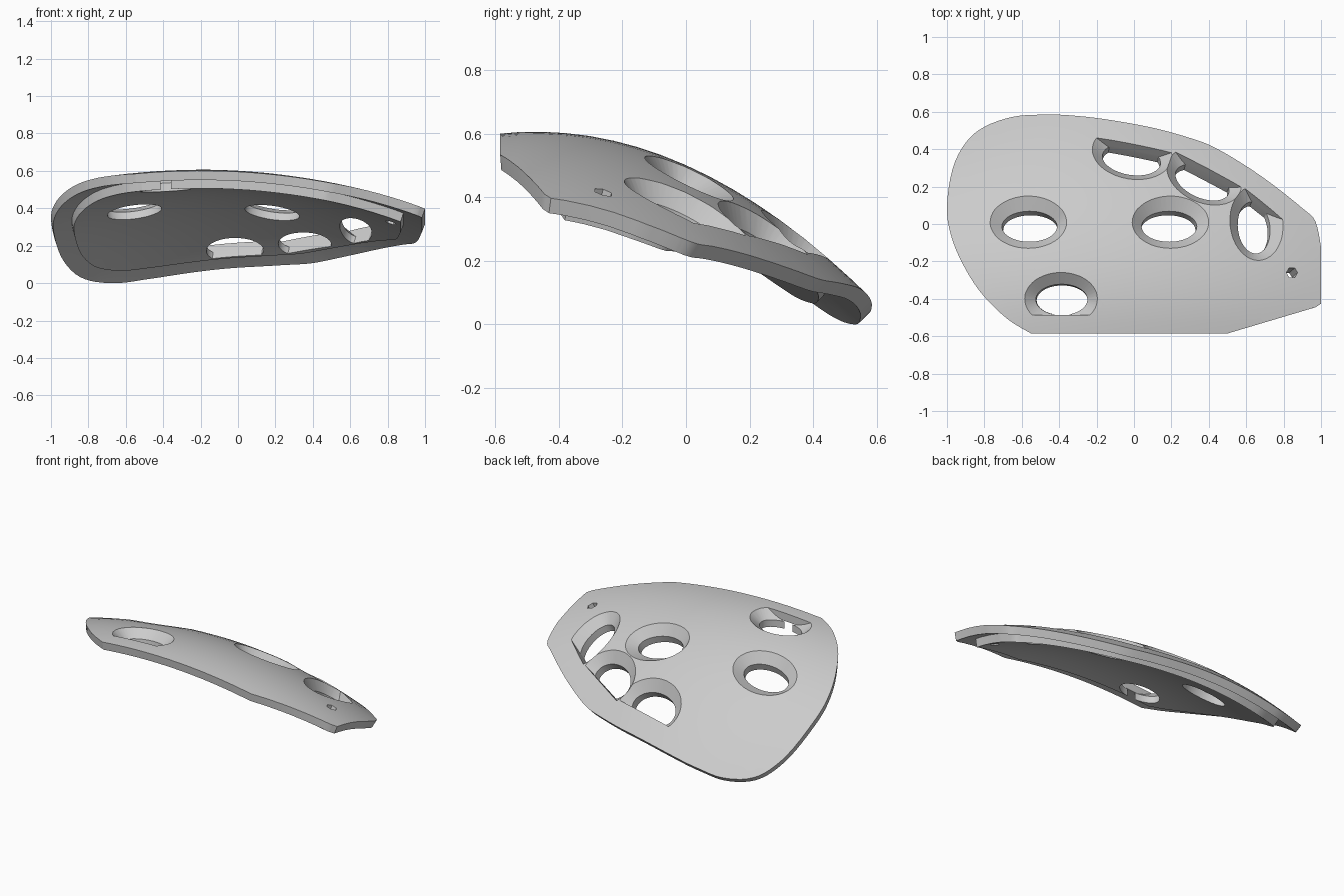
import bpy, bmesh, math
from mathutils import Vector

if "Cube" in bpy.data.objects:
    bpy.data.objects.remove(bpy.data.objects["Cube"])

# Plan outline, counter-clockwise; the first run is curved, the last points are sharp corners
CURVE = [(1, -.12), (.97, .02), (.9, .09), (.75, .21), (.6, .315), (.43, .415), (.3, .465),
         (.1, .52), (-.15, .565), (-.35, .587), (-.5, .59), (-.65, .578), (-.8, .525),
         (-.9, .44), (-.97, .3), (-1, .1), (-.98, -.05), (-.92, -.2), (-.82, -.36),
         (-.68, -.5), (-.55, -.58)]
CORNERS = [(.5, -.58), (.97, -.44), (1, -.42)]
INNER_CORNERS = [(.5, -.58), (1, -.435)]


def height(x, y):
    b = .17 + .06 * y + .25 * max(y, 0) ** 2
    return .54 - .44 * y - .47 * y * y - b * (x + .2) ** 2


def warp(co):
    # Bend flat (x, y, -depth) space onto the domed surface, depth along the normal
    x, y, e = co.x, co.y, .001
    n = Vector((-(height(x + e, y) - height(x - e, y)) / (2 * e),
                -(height(x, y + e) - height(x, y - e)) / (2 * e), 1)).normalized()
    return Vector((x, y, height(x, y))) + n * co.z


def smooth_run(pts, steps=4):
    out = []
    p = [Vector(q) for q in pts]
    for i in range(len(p) - 1):
        a, b, c, d = p[max(i - 1, 0)], p[i], p[i + 1], p[min(i + 2, len(p) - 1)]
        for k in range(steps):
            t = k / steps
            out.append(.5 * (2 * b + (c - a) * t + (2 * a - 5 * b + 4 * c - d) * t * t
                             + (3 * b - a - 3 * c + d) * t ** 3))
    return out + [p[-1]]


def inset(pts, dist):
    out, n = [], len(pts)
    for i in range(n):
        p = Vector(pts[i])
        u = (p - Vector(pts[i - 1])).normalized()
        v = (Vector(pts[(i + 1) % n]) - p).normalized()
        nu, nv = Vector((-u.y, u.x)), Vector((-v.y, v.x))
        out.append(p + (nu + nv) * dist / (1 + nu.dot(nv)))
    return out


def finish(bm, name):
    for v in bm.verts:
        v.co = warp(v.co)
    bmesh.ops.triangulate(bm, faces=bm.faces[:])
    bmesh.ops.recalc_face_normals(bm, faces=bm.faces[:])
    me = bpy.data.meshes.new(name)
    bm.to_mesh(me)
    bm.free()
    ob = bpy.data.objects.new(name, me)
    bpy.context.collection.objects.link(ob)
    return ob


def plate(name, outline, top, bottom):
    bm = bmesh.new()
    bm.faces.new([bm.verts.new((p[0], p[1], -top)) for p in outline])
    for axis in (0, 1):
        for k in range(-13, 14):
            co, no = [0, 0, 0], [0, 0, 0]
            co[axis], no[axis] = k * .075 + .003, 1
            bmesh.ops.bisect_plane(bm, geom=bm.verts[:] + bm.edges[:] + bm.faces[:],
                                   plane_co=co, plane_no=no, dist=1e-5)
    ext = bmesh.ops.extrude_face_region(bm, geom=bm.faces[:], use_keep_orig=True)
    for v in ext["geom"]:
        if isinstance(v, bmesh.types.BMVert):
            v.co.z = -bottom
    return finish(bm, name)


def hole(x, y, rx, ry, rot, levels, flat=None, sides=48):
    # Stacked elliptical rings (depth, radius change), optionally cut off along a line
    bm = bmesh.new()
    rings = []
    c, s = math.cos(math.radians(rot)), math.sin(math.radians(rot))
    for d, g in levels:
        ring = []
        for i in range(sides):
            t = math.tau * i / sides
            u, v = (rx + g) * math.cos(t), (ry + g) * math.sin(t)
            ring.append(bm.verts.new((x + u * c - v * s, y + u * s + v * c, -d)))
        rings.append(ring)
    for a, b in zip(rings, rings[1:]):
        for i in range(sides):
            j = (i + 1) % sides
            bm.faces.new((a[i], a[j], b[j], b[i]))
    bm.faces.new(rings[0])
    bm.faces.new(rings[-1])
    if flat:
        p, q = Vector((*flat[0], 0)), Vector((*flat[1], 0))
        no = Vector((p.y - q.y, q.x - p.x, 0))
        if no.dot(Vector((x, y, 0)) - p) > 0:
            no.negate()
        bmesh.ops.bisect_plane(bm, geom=bm.verts[:] + bm.edges[:] + bm.faces[:],
                               plane_co=p, plane_no=no, clear_outer=True)
        bmesh.ops.holes_fill(bm, edges=[e for e in bm.edges if e.is_boundary], sides=0)
    ob = finish(bm, "hole_cutter")
    ob.hide_render = True
    return ob


def boolean(ob, other, op):
    m = ob.modifiers.new(op, 'BOOLEAN')
    m.operation, m.object, m.solver = op, other, 'EXACT'
    bpy.context.view_layer.objects.active = ob
    bpy.ops.object.modifier_apply(modifier=m.name)
    bpy.data.objects.remove(other)


# Thin outer flange with a smaller plate beneath it
shell = plate("domed_plate", smooth_run(CURVE) + [Vector(p) for p in CORNERS], 0, .05)
small = inset(CURVE + INNER_CORNERS, .1)
n = len(CURVE)
boolean(shell, plate("inner_plate", smooth_run(small[:n]) + small[n:], .025, .1), 'UNION')

# Countersunk oval openings, some flattened along the inset edge
SINK = [(-.04, .04), (0, 0), (.055, -.055), (.15, -.055)]
for args in [(-.565, .015, .205, .14, 0, SINK),
             (.195, .015, .205, .14, 0, SINK),
             (-.39, -.395, .195, .142, 0, SINK, ((-.6, -.482), (-.2, -.482))),
             (-.01, .385, .215, .14, -9, SINK, ((-.18, .462), (.2, .387))),
             (.375, .26, .21, .14, -24, SINK, ((.25, .375), (.57, .205))),
             (.655, .01, .2, .142, -84, SINK, ((.6, .19), (.795, .03)))]:
    boolean(shell, hole(*args), 'DIFFERENCE')
# Small hexagonal hole
boolean(shell, hole(.845, -.255, .03, .03, 0, [(-.05, 0), (.15, 0)], None, 6), 'DIFFERENCE')

# Rest on the ground and centre
me = shell.data
lo = [min(v.co[i] for v in me.vertices) for i in range(3)]
hi = [max(v.co[i] for v in me.vertices) for i in range(3)]
shift = Vector(((lo[0] + hi[0]) / 2, (lo[1] + hi[1]) / 2, lo[2]))
for v in me.vertices:
    v.co -= shift
shell.select_set(True)
bpy.context.view_layer.objects.active = shell
bpy.ops.object.shade_smooth_by_angle(angle=math.radians(25))
